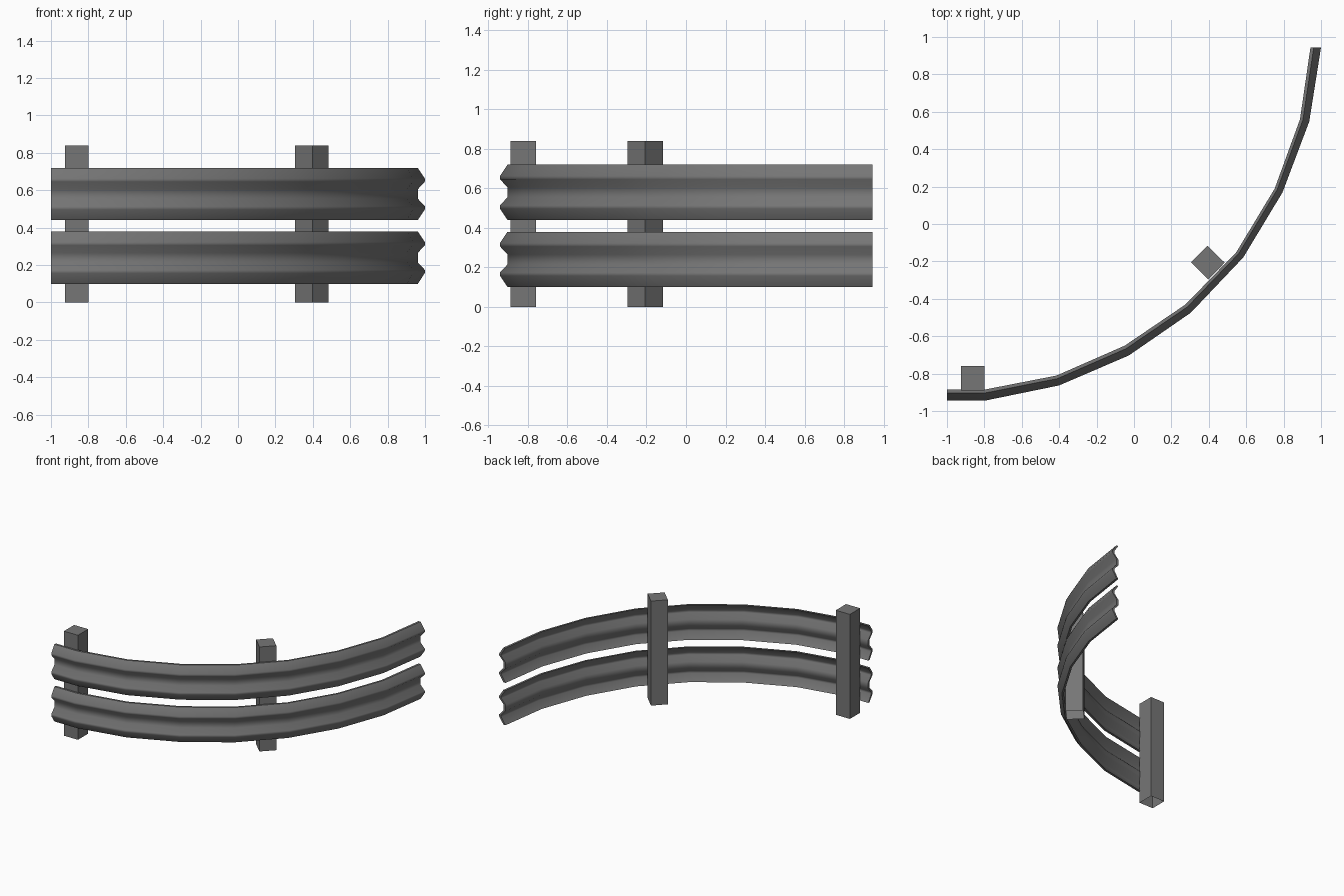
import bpy, bmesh, math

if "Cube" in bpy.data.objects:
    bpy.data.objects.remove(bpy.data.objects["Cube"])

# Plan-view bend: back line and front (crest) line of the rails
BACK = [(-1, -.885), (-.80, -.885), (-.415, -.81), (-.05, -.65), (.275, -.43),
        (.547, -.15), (.752, .19), (.887, .56), (.943, .945)]
FRONT = [(-1, -.943), (-.79, -.943), (-.40, -.863), (-.028, -.703), (.304, -.474),
         (.584, -.179), (.794, .169), (.937, .548), (1, .945)]

# W-shaped sheet: (height from rail centre, depth 0 = back, 1 = crest)
HALF = [(.14, .32), (.083, .98), (.075, 1), (.066, .98), (.025, .32)]
face_side = HALF + [(-z, d) for z, d in reversed(HALF)]
PROFILE = face_side + [(z, d - .31) for z, d in reversed(face_side)]

# Dark grey metal
metal = bpy.data.materials.new("dark_metal")
metal.diffuse_color = (.18, .18, .18, 1)
metal.use_nodes = True
metal.node_tree.nodes["Principled BSDF"].inputs["Base Color"].default_value = metal.diffuse_color


def finish(name, bm):
    bmesh.ops.recalc_face_normals(bm, faces=bm.faces)
    mesh = bpy.data.meshes.new(name)
    bm.to_mesh(mesh)
    bm.free()
    mesh.materials.append(metal)
    ob = bpy.data.objects.new(name, mesh)
    bpy.context.collection.objects.link(ob)
    return ob


def make_rail(name, zc):
    # Sweep the W section through every bend
    bm = bmesh.new()
    rings = [[bm.verts.new((b[0] + (f[0] - b[0]) * d, b[1] + (f[1] - b[1]) * d, zc + z))
              for z, d in PROFILE] for b, f in zip(BACK, FRONT)]
    n = len(PROFILE)
    for r, s in zip(rings, rings[1:]):
        for i in range(n):
            j = (i + 1) % n
            bm.faces.new((r[i], r[j], s[j], s[i]))
    # End caps as strips between the front and back skins
    for r in (rings[0], rings[-1]):
        for i in range(n // 2 - 1):
            bm.faces.new((r[i], r[i + 1], r[n - 2 - i], r[n - 1 - i]))
    ob = finish(name, bm)
    bpy.ops.object.select_all(action='DESELECT')
    ob.select_set(True)
    bpy.context.view_layer.objects.active = ob
    bpy.ops.object.shade_smooth_by_angle(angle=math.radians(50))


def make_post(name, x, y, angle):
    # Square post, open underneath
    bm = bmesh.new()
    bmesh.ops.create_cube(bm, size=1)
    bmesh.ops.scale(bm, vec=(.125, .13, .84), verts=bm.verts)
    bottom = [f for f in bm.faces if f.calc_center_median().z < -.4]
    bmesh.ops.delete(bm, geom=bottom, context='FACES_ONLY')
    ob = finish(name, bm)
    ob.location = (x, y, .42)
    ob.rotation_euler.z = math.radians(angle)


# Two stacked rails
make_rail("lower_rail", .24)
make_rail("upper_rail", .58)

# Posts standing behind the rails
make_post("end_post", -.863, -.824, 0)
make_post("middle_post", .395, -.206, 45.5)
